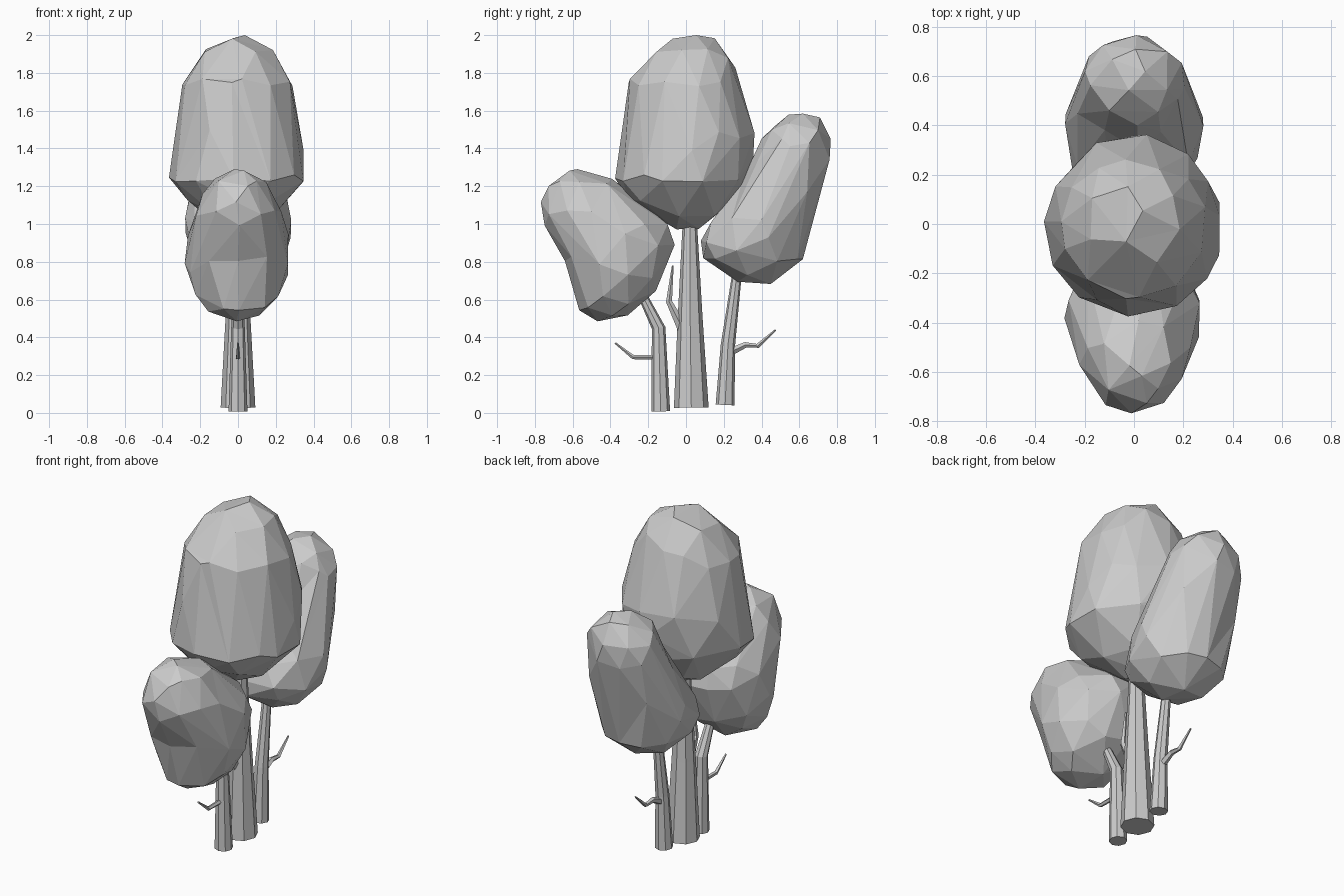
import bpy, bmesh
from math import cos, sin, pi, hypot, atan2
from mathutils import Vector

cube = bpy.data.objects.get("Cube")
if cube:
    bpy.data.objects.remove(cube)

# One plain grey for the whole model
grey = bpy.data.materials.new("light_grey")
grey.use_nodes = True
colour = (0.6, 0.6, 0.6, 1)
grey.diffuse_color = colour
grey.node_tree.nodes["Principled BSDF"].inputs["Base Color"].default_value = colour


def finish(name, bm):
    bmesh.ops.recalc_face_normals(bm, faces=bm.faces)
    mesh = bpy.data.meshes.new(name)
    bm.to_mesh(mesh)
    bm.free()
    mesh.materials.append(grey)
    obj = bpy.data.objects.new(name, mesh)
    bpy.context.collection.objects.link(obj)
    return obj


def sample(profile, z):
    """Blend the two profile rows on either side of height z."""
    for a, b in zip(profile, profile[1:]):
        if z <= b[0]:
            t = max(0, (z - a[0]) / (b[0] - a[0]))
            return [p + (q - p) * t for p, q in zip(a, b)]
    return profile[-1]


def crown(name, profile):
    """Faceted blob; profile rows are height, front y, back y, half width."""
    bm = bmesh.new()
    bmesh.ops.create_icosphere(bm, subdivisions=3, radius=1)
    low, high = profile[0][0], profile[-1][0]
    for v in bm.verts:
        x, y, z = v.co
        height = low + (high - low) * (z + 1) / 2
        _, front, back, half = sample(profile, height)
        angle = atan2(y, x)
        r = 1.02 if hypot(x, y) > 0.01 else 0
        v.co = (half * r * cos(angle),
                (front + back) / 2 + (back - front) / 2 * r * sin(angle), height)
    obj = finish(name, bm)
    facet = obj.modifiers.new("facets", "DECIMATE")
    facet.ratio = 0.3


def limb(name, path, sides):
    """Tapered tube in the x = 0 plane; path rows are y, z, radius."""
    bm = bmesh.new()
    points = [Vector((0, y, z)) for y, z, _ in path]
    rings = []
    for i, p in enumerate(points):
        along = (points[min(i + 1, len(path) - 1)] - points[max(i - 1, 0)]).normalized()
        across = Vector((0, along.z, -along.y))
        r = path[i][2]
        ring = []
        for k in range(sides):
            a = 2 * pi * k / sides
            ring.append(bm.verts.new(p + Vector((r * cos(a), 0, 0)) + across * r * sin(a)))
        rings.append(ring)
    for a, b in zip(rings, rings[1:]):
        for k in range(sides):
            n = (k + 1) % sides
            bm.faces.new((a[k], a[n], b[n], b[k]))
    bm.faces.new(rings[0])
    bm.faces.new(rings[-1])
    finish(name, bm)


# Foliage
crown("middle_crown", [
    (0.97, -0.04, 0.06, 0.04), (1.02, -0.15, 0.15, 0.14), (1.09, -0.27, 0.22, 0.23),
    (1.23, -0.365, 0.31, 0.355), (1.44, -0.345, 0.37, 0.335), (1.75, -0.295, 0.28, 0.285),
    (1.90, -0.19, 0.23, 0.20), (1.96, -0.11, 0.18, 0.13), (2.0, 0.0, 0.11, 0.04)])
crown("front_crown", [
    (0.49, -0.49, -0.38, 0.05), (0.55, -0.57, -0.26, 0.17), (0.65, -0.59, -0.15, 0.235),
    (0.80, -0.63, -0.10, 0.275), (0.93, -0.70, -0.05, 0.265), (1.02, -0.755, -0.11, 0.24),
    (1.12, -0.765, -0.24, 0.20), (1.23, -0.71, -0.38, 0.14), (1.285, -0.63, -0.53, 0.04)])
crown("back_crown", [
    (0.68, 0.33, 0.44, 0.05), (0.72, 0.22, 0.51, 0.15), (0.80, 0.11, 0.61, 0.23),
    (0.90, 0.07, 0.635, 0.27), (1.0, 0.12, 0.655, 0.275), (1.15, 0.25, 0.70, 0.255),
    (1.33, 0.36, 0.755, 0.22), (1.46, 0.41, 0.76, 0.19), (1.54, 0.47, 0.72, 0.13),
    (1.585, 0.56, 0.68, 0.05)])

# Trunks
limb("middle_trunk", [(0.028, 0.028, 0.092), (0.022, 0.5, 0.066), (0.02, 1.08, 0.034)], 8)
limb("front_trunk", [(-0.134, 0.008, 0.05), (-0.145, 0.45, 0.036), (-0.22, 0.60, 0.026),
                     (-0.29, 0.70, 0.022)], 8)
limb("back_trunk", [(0.207, 0.042, 0.05), (0.222, 0.36, 0.038), (0.268, 0.72, 0.026),
                    (0.285, 0.85, 0.022)], 8)

# Side twigs
limb("front_twig", [(-0.15, 0.295, 0.014), (-0.28, 0.295, 0.012), (-0.375, 0.37, 0.005)], 5)
limb("middle_twig", [(-0.01, 0.43, 0.03), (-0.09, 0.59, 0.017), (-0.07, 0.78, 0.005)], 5)
limb("back_twig", [(0.23, 0.32, 0.022), (0.315, 0.36, 0.016), (0.38, 0.355, 0.012),
                   (0.475, 0.44, 0.005)], 5)
